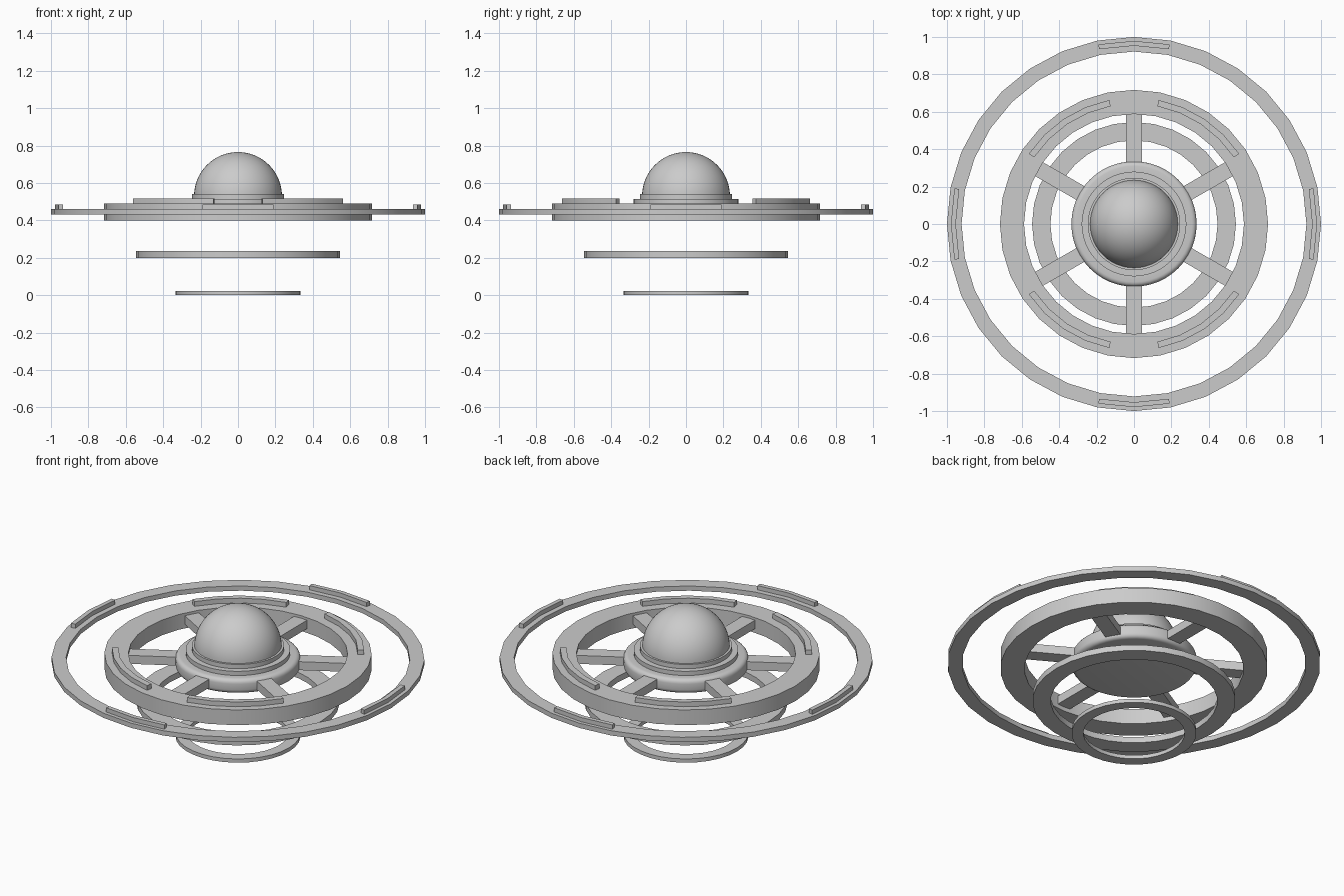
import bpy, bmesh
from math import sin, cos, pi, radians

if "Cube" in bpy.data.objects:
    bpy.data.objects.remove(bpy.data.objects["Cube"])


def finish(name, bm, smooth=True):
    bmesh.ops.remove_doubles(bm, verts=bm.verts, dist=1e-5)
    bmesh.ops.recalc_face_normals(bm, faces=bm.faces)
    me = bpy.data.meshes.new(name)
    bm.to_mesh(me)
    bm.free()
    ob = bpy.data.objects.new(name, me)
    bpy.context.collection.objects.link(ob)
    if smooth:
        bpy.ops.object.select_all(action='DESELECT')
        ob.select_set(True)
        bpy.context.view_layer.objects.active = ob
        bpy.ops.object.shade_smooth_by_angle(angle=radians(35))
    return ob


def sweep(name, profile, start=0, end=360, steps=32, closed=True):
    """Turn an (r, z) profile about z; partial arcs get end caps."""
    bm = bmesh.new()
    full = end - start == 360
    rows = []
    for i in range(steps if full else steps + 1):
        a = radians(start + (end - start) * i / steps)
        rows.append([bm.verts.new((r * cos(a), r * sin(a), z)) for r, z in profile])
    n = len(profile)
    for i in range(steps):
        p, q = rows[i], rows[(i + 1) % len(rows)]
        for j in range(n if closed else n - 1):
            k = (j + 1) % n
            bm.faces.new((p[j], q[j], q[k], p[k]))
    if not full:
        bm.faces.new(rows[0])
        bm.faces.new(rows[-1])
    return finish(name, bm)


def rect(r0, r1, z0, z1):
    return [(r0, z0), (r1, z0), (r1, z1), (r0, z1)]


# Flat rings
sweep("outer_ring", rect(0.922, 1.0, 0.432, 0.46))
sweep("main_ring", rect(0.588, 0.717, 0.40, 0.49))
sweep("lower_ring", rect(0.447, 0.545, 0.20, 0.235))
sweep("bottom_ring", rect(0.272, 0.335, 0.0, 0.022))

# Raised strips on the outer ring and main ring
for i in range(4):
    c = 90 * i
    sweep(f"outer_strip_{i}", rect(0.953, 0.979, 0.455, 0.485), c - 11.25, c + 11.25, 2)
for i, c in enumerate((56.25, 123.75, 236.25, 303.75)):
    sweep(f"main_strip_{i}", rect(0.642, 0.676, 0.485, 0.518), c - 22.5, c + 22.5, 4)

# Hub with rounded rim and stepped collars
b = 0.025
hub = [(0, 0.405)]
hub += [(0.31 + b * sin(t * pi / 8), 0.43 - b * cos(t * pi / 8)) for t in range(5)]
hub += [(0.31 + b * cos(t * pi / 8), 0.465 + b * sin(t * pi / 8)) for t in range(5)]
hub += [(0.28, 0.49), (0.28, 0.515), (0.247, 0.515), (0.247, 0.54), (0, 0.54)]
sweep("hub", hub, steps=48, closed=False)

# Dome
dome = [(0.235 * cos(t * pi / 32), 0.53 + 0.235 * sin(t * pi / 32)) for t in range(16)]
sweep("dome", dome + [(0, 0.765)], steps=48, closed=False)

# Six spokes
for i in range(6):
    bm = bmesh.new()
    bmesh.ops.create_cube(bm, size=1)
    bmesh.ops.scale(bm, vec=(0.29, 0.085, 0.05), verts=bm.verts)
    bmesh.ops.translate(bm, vec=(0.445, 0, 0.45), verts=bm.verts)
    finish(f"spoke_{i}", bm, False).rotation_euler.z = radians(30 + 60 * i)
